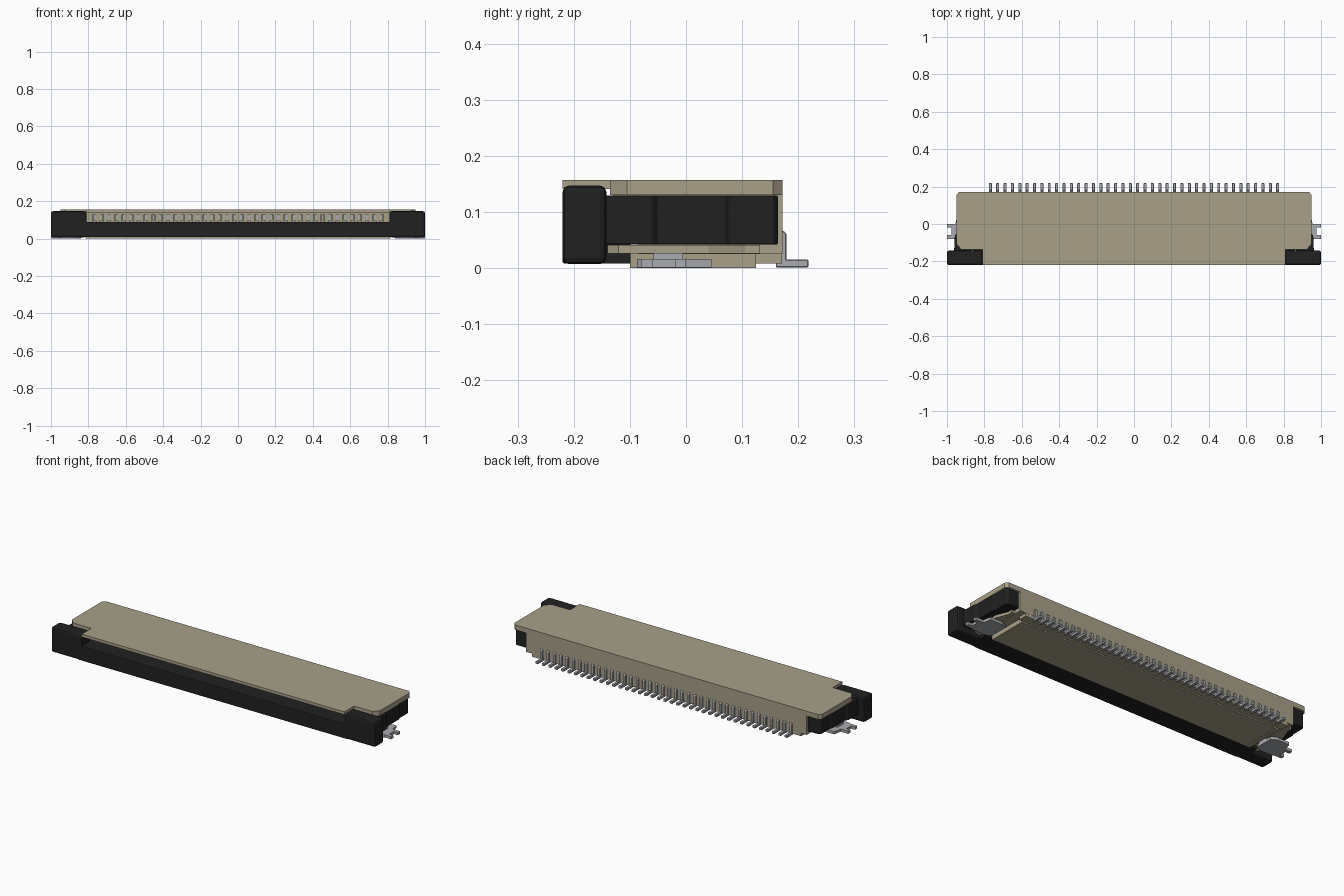
import bpy, bmesh

if "Cube" in bpy.data.objects:
    bpy.data.objects.remove(bpy.data.objects["Cube"])


def material(name, rgb):
    m = bpy.data.materials.new(name)
    m.diffuse_color = (*rgb, 1)
    m.use_nodes = True
    m.node_tree.nodes["Principled BSDF"].inputs["Base Color"].default_value = m.diffuse_color
    return m


BEIGE = material("beige_plastic", (0.39, 0.35, 0.25))
BLACK = material("black_plastic", (0.015, 0.015, 0.015))
METAL = material("tinned_metal", (0.40, 0.41, 0.43))


def finish(name, bm, mat, bevel=0, segments=2):
    bmesh.ops.recalc_face_normals(bm, faces=bm.faces)
    me = bpy.data.meshes.new(name)
    bm.to_mesh(me)
    bm.free()
    me.materials.append(mat)
    ob = bpy.data.objects.new(name, me)
    bpy.context.collection.objects.link(ob)
    if bevel:
        b = ob.modifiers.new("bevel", "BEVEL")
        b.width, b.segments = bevel, segments
    return ob


def add_prism(bm, pts, axis, a, b):
    """Extrude a 2D outline along an axis: 'z' takes (x, y), 'x' takes (y, z)."""
    def place(p, h):
        return (p[0], p[1], h) if axis == "z" else (h, p[0], p[1])
    lo = [bm.verts.new(place(p, a)) for p in pts]
    hi = [bm.verts.new(place(p, b)) for p in pts]
    bm.faces.new(lo)
    bm.faces.new(hi)
    for i in range(len(pts)):
        j = (i + 1) % len(pts)
        bm.faces.new((lo[i], lo[j], hi[j], hi[i]))


def add_box(bm, x0, x1, y0, y1, z0, z1):
    add_prism(bm, [(x0, y0), (x1, y0), (x1, y1), (x0, y1)], "z", z0, z1)


def box(name, mat, *dims, bevel=0):
    bm = bmesh.new()
    add_box(bm, *dims)
    return finish(name, bm, mat, bevel)


def prism(name, mat, pts, axis, a, b, bevel=0):
    bm = bmesh.new()
    add_prism(bm, pts, axis, a, b)
    return finish(name, bm, mat, bevel)


def mirror(ob):
    m = ob.modifiers.new("mirror", "MIRROR")
    m.use_axis = (True, False, False)
    return ob


def both_sides(pts):
    return pts + [(-x, y) for x, y in reversed(pts)]


COUNT, PITCH = 40, 0.0394
xs = [(i - (COUNT - 1) / 2) * PITCH for i in range(COUNT)]

# Housing: roof plate, thin front lip, body, floor and rear wall
prism("roof_plate", BEIGE, both_sides([
    (0.925, -0.135), (0.95, -0.105), (0.95, 0.155), (0.935, 0.172)]), "z", 0.13, 0.157)
box("front_lip", BEIGE, -0.81, 0.81, -0.22, -0.134, 0.141, 0.157)
box("housing_body", BEIGE, -0.865, 0.865, -0.085, 0.172, 0.025, 0.131)
box("housing_floor", BEIGE, -0.80, 0.80, -0.10, 0.125, 0.001, 0.026)
box("rear_wall", BEIGE, -0.83, 0.83, 0.124, 0.1715, 0.008, 0.027)

# Side ledges carrying the actuator arms
mirror(prism("side_ledge", BEIGE, [
    (0.82, -0.14), (0.89, -0.14), (0.91, -0.12), (0.91, 0.04),
    (0.885, 0.105), (0.885, 0.132), (0.82, 0.132)], "z", 0.026, 0.041))

# Comb of ribs between the contacts inside the slot
bm = bmesh.new()
edges = [-0.81] + [x + PITCH / 2 for x in xs[:-1]] + [0.81]
for i in range(COUNT + 1):
    x0 = -0.81 if i == 0 else xs[i - 1] + 0.009
    x1 = 0.81 if i == COUNT else xs[i] - 0.009
    add_box(bm, x0, x1, -0.13, -0.084, 0.085, 0.135)
finish("slot_comb", bm, BEIGE)

# Spring contacts in the slot
bm = bmesh.new()
for x in xs:
    add_box(bm, x - 0.008, x + 0.008, -0.126, -0.08, 0.098, 0.139)
finish("slot_contacts", bm, METAL)

# Bent solder tails along the rear
tail = [(0.16, 0.001), (0.218, 0.001), (0.218, 0.015), (0.179, 0.015),
        (0.179, 0.061), (0.174, 0.066), (0.16, 0.066)]
bm = bmesh.new()
for x in xs:
    add_prism(bm, tail, "x", x - 0.008, x + 0.008)
finish("solder_tails", bm, METAL, 0.0015, 1)

# Black actuator: low crossbar, tongue, raised ends and arms
box("actuator_bar", BLACK, -0.83, 0.83, -0.22, -0.128, 0.008, 0.09, bevel=0.004)
box("actuator_tongue", BLACK, -0.86, 0.86, -0.15, -0.099, 0.008, 0.088)
mirror(box("actuator_end", BLACK, 0.81, 1.0, -0.22, -0.142, 0.007, 0.147, bevel=0.011))
mirror(prism("actuator_arm", BLACK, [
    (0.866, -0.15), (0.962, -0.15), (0.958, -0.06), (0.948, -0.05),
    (0.948, 0.07), (0.942, 0.076), (0.942, 0.155), (0.932, 0.164), (0.866, 0.164)],
    "z", 0.042, 0.1295, bevel=0.003))

# Forked solder anchors at both ends
mirror(prism("solder_anchor", METAL, [
    (0.84, -0.07), (0.87, -0.087), (0.95, -0.087), (0.96, -0.08), (1.0, -0.08),
    (1.0, -0.06), (0.975, -0.06), (0.975, -0.02), (1.0, -0.02), (1.0, 0.0),
    (0.955, 0.0), (0.945, 0.045), (0.87, 0.045), (0.84, 0.03)], "z", 0.001, 0.016))
mirror(box("anchor_pad", METAL, 0.84, 0.93, -0.058, -0.005, 0.014, 0.027))

# Small standing ribs under the floor ends
mirror(box("floor_rib", BEIGE, 0.79, 0.815, -0.10, 0.125, 0.0, 0.026))
